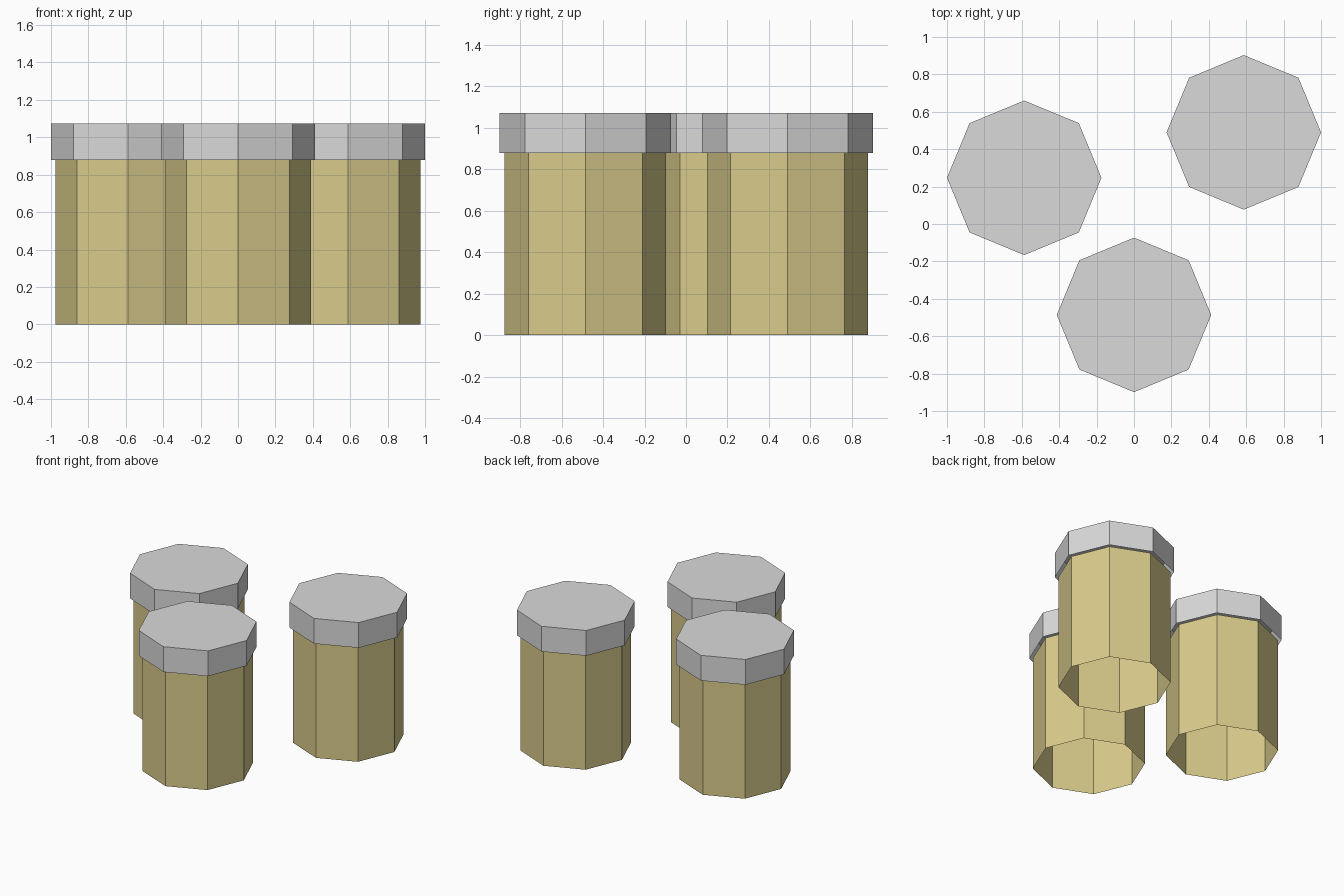
import bpy, bmesh, math

if "Cube" in bpy.data.objects:
    bpy.data.objects.remove(bpy.data.objects["Cube"])

R_LID, R_BODY = 0.413, 0.389
Z_LID, Z_TOP = 0.88, 1.073


def material(name, rgb):
    m = bpy.data.materials.new(name)
    m.diffuse_color = (*rgb, 1)
    m.use_nodes = True
    m.node_tree.nodes["Principled BSDF"].inputs["Base Color"].default_value = m.diffuse_color
    return m


def octagon_shell(name, x, y, r, z0, z1, mat, capped):
    """Thin eight-sided wall, open below, with an optional top."""
    bm = bmesh.new()
    rings = [[bm.verts.new((r * math.cos(i * math.pi / 4),
                            r * math.sin(i * math.pi / 4), z))
              for i in range(8)] for z in (z0, z1)]
    low, high = rings
    for i in range(8):
        j = (i + 1) % 8
        bm.faces.new((low[i], low[j], high[j], high[i]))
    if capped:
        bm.faces.new(high)
    mesh = bpy.data.meshes.new(name)
    bm.to_mesh(mesh)
    bm.free()
    mesh.materials.append(mat)
    ob = bpy.data.objects.new(name, mesh)
    ob.location = (x, y, 0)
    bpy.context.collection.objects.link(ob)


tan = material("pale yellow", (0.70, 0.60, 0.26))
grey = material("light grey", (0.70, 0.70, 0.70))

# Three identical jars: open tube body and overhanging lid
for n, (x, y) in enumerate([(-0.587, 0.247), (0.587, 0.49), (0, -0.486)], 1):
    octagon_shell(f"jar_body_{n}", x, y, R_BODY, 0, Z_LID, tan, False)
    octagon_shell(f"jar_lid_{n}", x, y, R_LID, Z_LID, Z_TOP, grey, True)
